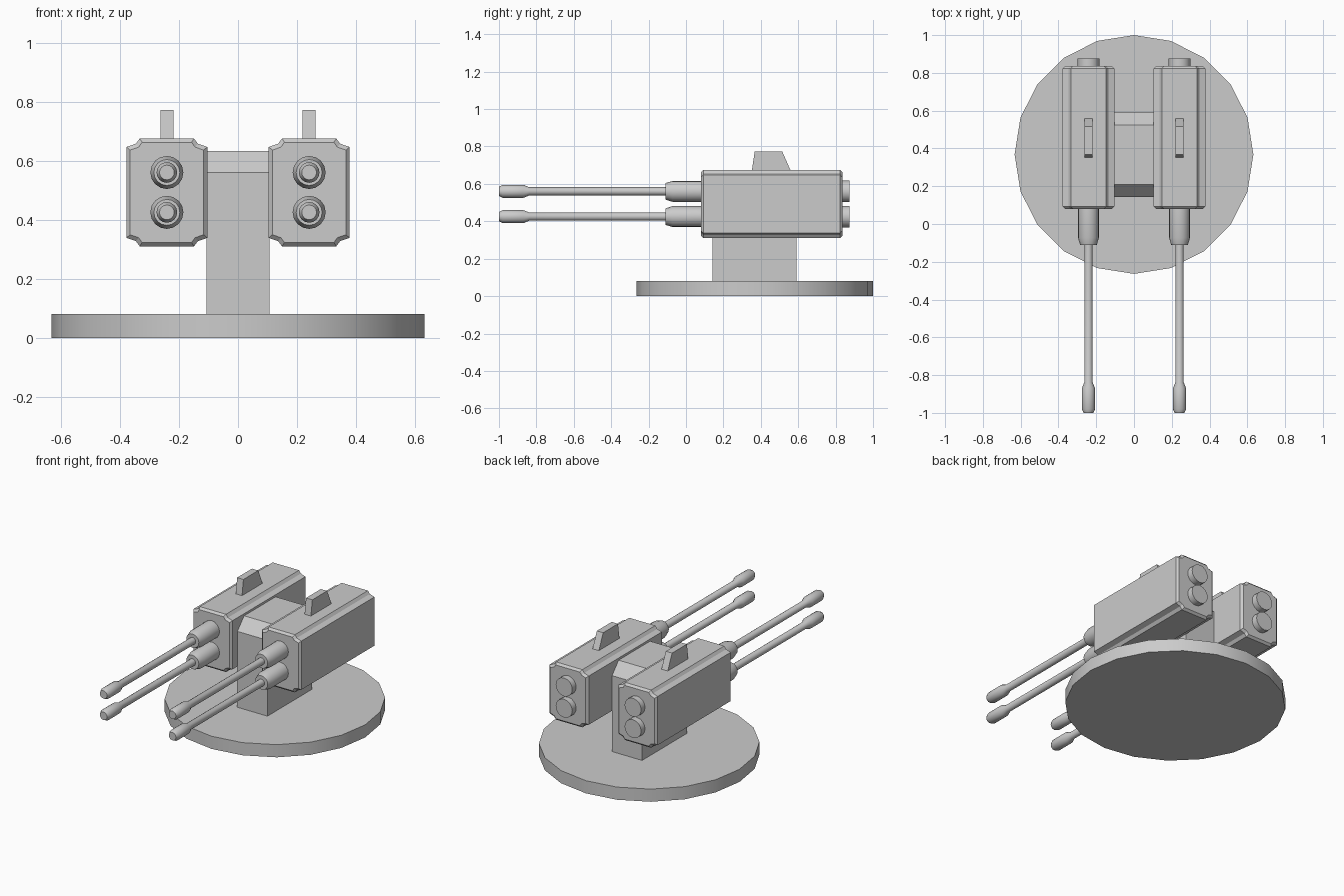
import bpy, bmesh
from math import sin, cos, pi

if "Cube" in bpy.data.objects:
    bpy.data.objects.remove(bpy.data.objects["Cube"])


def finish(name, bm, smooth=False):
    bmesh.ops.recalc_face_normals(bm, faces=bm.faces)
    me = bpy.data.meshes.new(name)
    bm.to_mesh(me)
    bm.free()
    ob = bpy.data.objects.new(name, me)
    bpy.context.collection.objects.link(ob)
    if smooth:
        bpy.ops.object.select_all(action='DESELECT')
        ob.select_set(True)
        bpy.context.view_layer.objects.active = ob
        bpy.ops.object.shade_smooth_by_angle(angle=0.5)
    return ob


def loft(name, rings, smooth=False):
    """Skin a list of equally sized vertex rings and cap both ends."""
    bm = bmesh.new()
    rows = [[bm.verts.new(p) for p in r] for r in rings]
    n = len(rows[0])
    for a, b in zip(rows, rows[1:]):
        for i in range(n):
            bm.faces.new((a[i], a[(i + 1) % n], b[(i + 1) % n], b[i]))
    bm.faces.new(rows[0])
    bm.faces.new(rows[-1])
    return finish(name, bm, smooth)


def turned(name, x, z, profile, n=16):
    """Round part along y from (y, radius) pairs."""
    return loft(name, [[(x + r * cos(2 * pi * i / n), y, z + r * sin(2 * pi * i / n))
                        for i in range(n)] for y, r in profile], True)


def side_extrude(name, x0, x1, profile):
    """Extrude a (y, z) profile along x."""
    return loft(name, [[(x, y, z) for y, z in profile] for x in (x0, x1)])


# Round base plate
loft("base_plate", [[(0.632 * cos(pi * i / 10), 0.368 + 0.632 * sin(pi * i / 10), z)
                     for i in range(20)] for z in (0, 0.08)], True)

# Central pedestal with chamfered top
side_extrude("pedestal", -0.106, 0.106,
             [(0.143, 0.08), (0.59, 0.08), (0.59, 0.56), (0.525, 0.633),
              (0.21, 0.633), (0.143, 0.56)])

# Housing quarter section: half-width and half-height with a notched corner
CX, CZ = 0.241, 0.4925
QUARTER = [(0.137, 0.154), (0.105, 0.165), (0.092, 0.1825)]
SECTION = (QUARTER + [(-x, z) for x, z in reversed(QUARTER)]
           + [(-x, -z) for x, z in QUARTER]
           + [(x, -z) for x, z in reversed(QUARTER)])

for side, s in (("left", -1), ("right", 1)):
    cx = s * CX
    # Gun housing with bevelled ends
    loft(f"housing_{side}",
         [[(cx + x * kx, y, CZ + z * kz) for x, z in SECTION]
          for y, kx, kz in ((0.08, 0.91, 0.93), (0.093, 1, 1),
                            (0.823, 1, 1), (0.836, 0.91, 0.93))])
    # Sight fin
    side_extrude(f"sight_{side}", cx - 0.022, cx + 0.022,
                 [(0.352, 0.67), (0.56, 0.67), (0.515, 0.772), (0.367, 0.772)])
    # Barrels and rear caps
    for level, z in (("upper", 0.56), ("lower", 0.425)):
        tag = f"{side}_{level}"
        turned(f"barrel_sleeve_{tag}", cx, z,
               [(-0.11, 0.044), (-0.072, 0.056), (0.085, 0.056)])
        turned(f"barrel_{tag}", cx, z,
               [(-1, 0.025), (-0.98, 0.035), (-0.87, 0.035),
                (-0.838, 0.022), (-0.1, 0.022)])
        turned(f"rear_cap_{tag}", cx, z, [(0.83, 0.058), (0.875, 0.058)])
